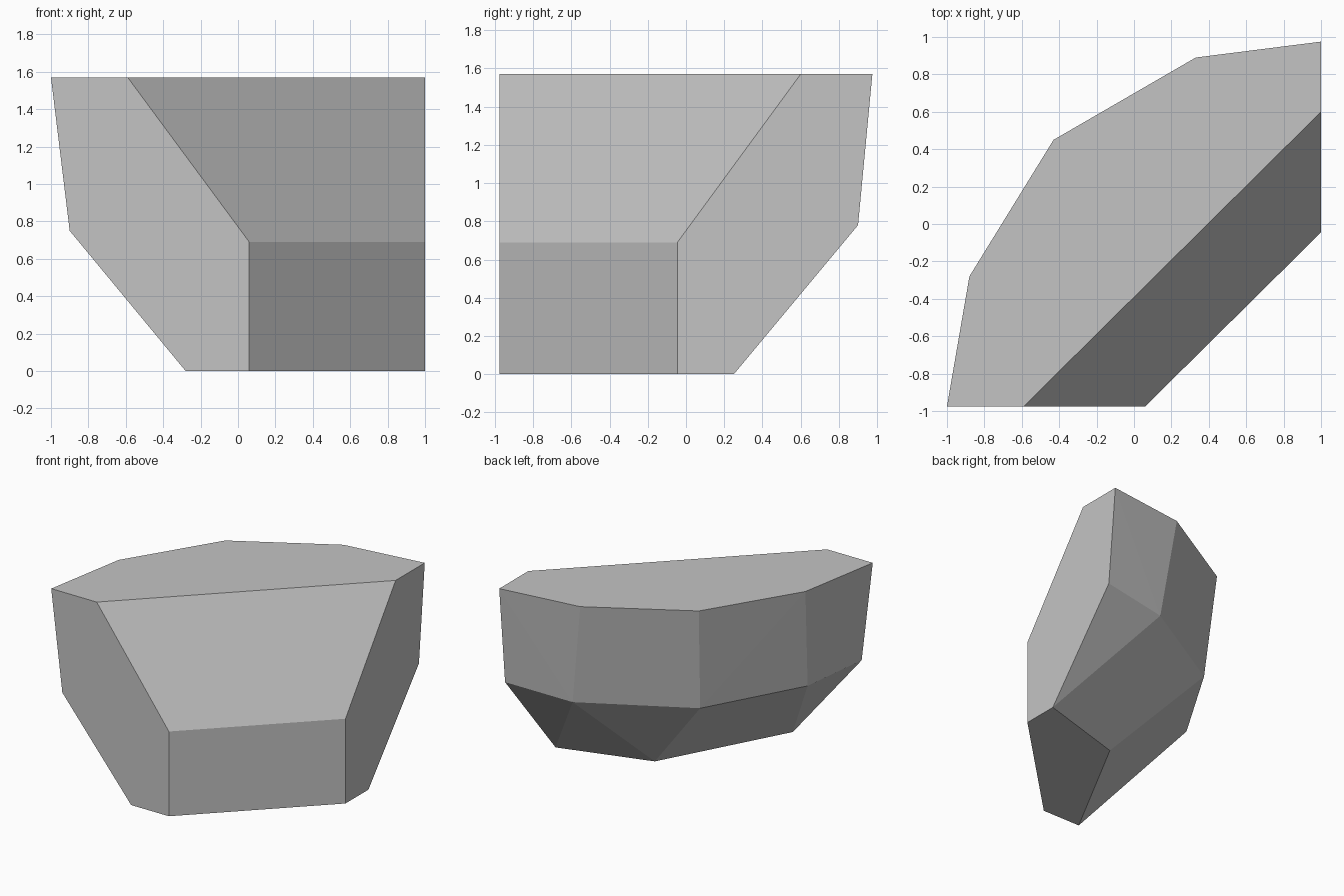
import bpy
import bmesh

cube = bpy.data.objects.get("Cube")
if cube:
    bpy.data.objects.remove(cube, do_unlink=True)

# Plain stone grey
grey = bpy.data.materials.new("stone grey")
grey.use_nodes = True
colour = (0.55, 0.55, 0.55, 1.0)
grey.diffuse_color = colour
grey.node_tree.nodes["Principled BSDF"].inputs["Base Color"].default_value = colour

TOP, SIDE, FRONT = 1.57, 1.0, -0.975

# Flat top outline, with the long straight edge on the front left
top_rim = [(-1, FRONT, TOP), (-0.88, -0.28, TOP), (-0.43, 0.45, TOP),
           (0.33, 0.89, TOP), (SIDE, 0.975, TOP), (SIDE, 0.6, TOP),
           (-0.59, FRONT, TOP)]
# Belt where the faceted back turns under, and the foot of the front slope
belt = [(-0.9, FRONT, 0.75), (-0.83, -0.38, 0.75), (-0.38, 0.36, 0.73),
        (0.44, 0.83, 0.74), (SIDE, 0.9, 0.78), (SIDE, -0.045, 0.69),
        (0.06, FRONT, 0.69)]
# Flat base outline
base = [(-0.28, FRONT, 0), (0.26, 0.03, 0), (SIDE, 0.25, 0),
        (SIDE, -0.045, 0), (0.06, FRONT, 0)]

# Wrap the three outlines in one faceted convex block
bm = bmesh.new()
for point in top_rim + belt + base:
    bm.verts.new(point)
hull = bmesh.ops.convex_hull(bm, input=bm.verts)
spare = [g for g in hull["geom_interior"] if isinstance(g, bmesh.types.BMVert)]
bmesh.ops.delete(bm, geom=spare, context='VERTS')

# Merge the triangles of each flat side
bmesh.ops.dissolve_limit(bm, angle_limit=0.01, verts=bm.verts, edges=bm.edges)
bmesh.ops.recalc_face_normals(bm, faces=bm.faces)

mesh = bpy.data.meshes.new("rock_block")
bm.to_mesh(mesh)
bm.free()
mesh.materials.append(grey)
rock = bpy.data.objects.new("rock_block", mesh)
bpy.context.collection.objects.link(rock)
